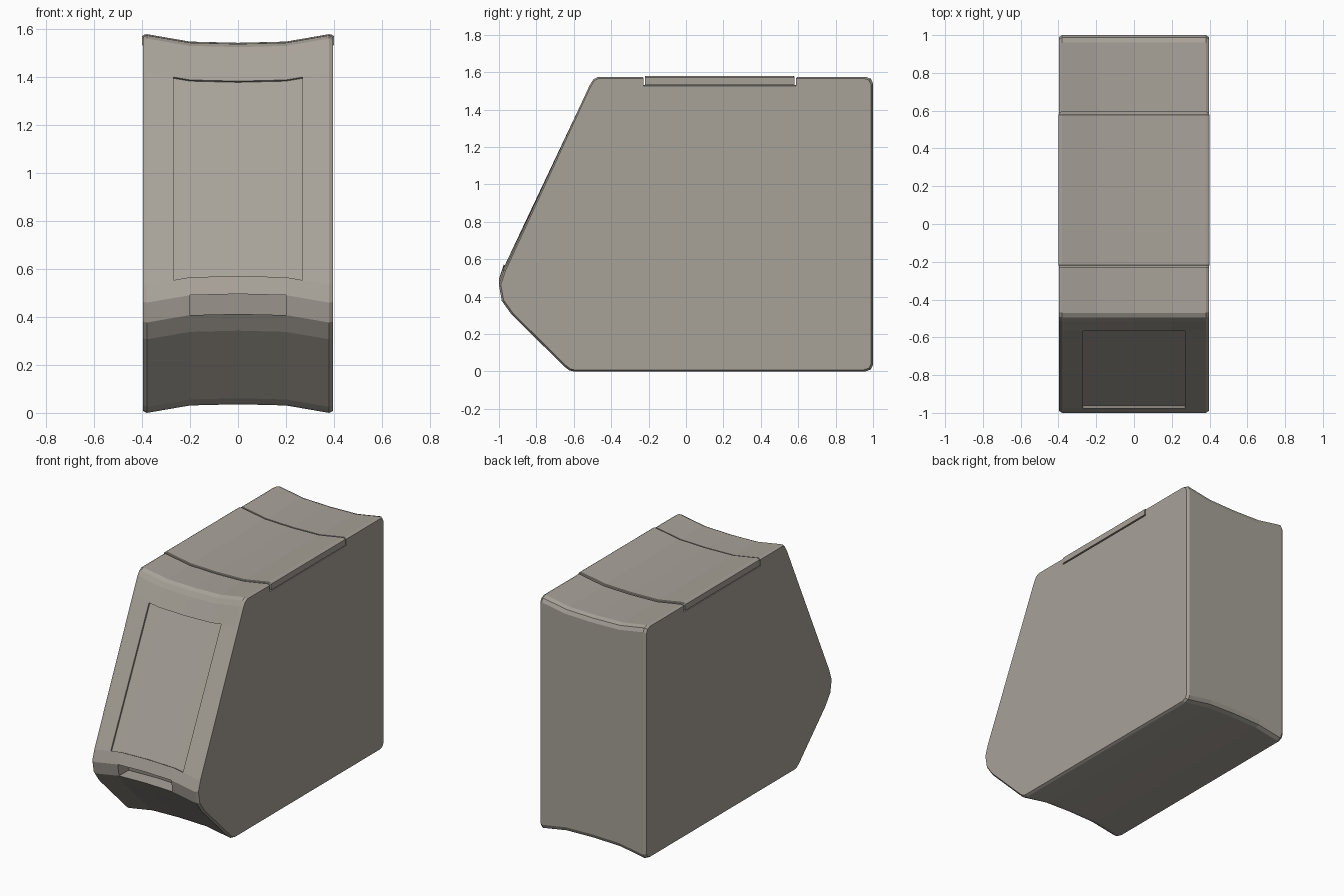
import bpy, bmesh
from mathutils import Vector

if "Cube" in bpy.data.objects:
    bpy.data.objects.remove(bpy.data.objects["Cube"])

# Cross-section stations: (x, dip of the top and bottom toward the centre line, edge scale)
HALF = [(0.0, 0.036, 1), (0.2, 0.031, 1), (0.27, 0.019, 1), (0.38, 0.0, 1), (0.397, 0.0, 0.99)]
MID = 0.79

# Warm grey plastic
plastic = bpy.data.materials.new("warm_grey_plastic")
plastic.diffuse_color = (0.39, 0.36, 0.316, 1)
plastic.use_nodes = True
plastic.node_tree.nodes["Principled BSDF"].inputs["Base Color"].default_value = plastic.diffuse_color


def mirrored(half):
    """Full row of stations from the right half."""
    return [(-x, d, s) for x, d, s in reversed(half[1:])] + half


def loft(profile, stations):
    """Skin a side profile (y, z) across the width; return bmesh and face grid."""
    bm = bmesh.new()
    rings = []
    for x, dip, s in stations:
        rings.append([bm.verts.new((x, y * s, MID + (z - MID) * s + (dip if z < MID else -dip)))
                      for y, z in profile])
    n = len(profile)
    grid = {}
    for i in range(len(rings) - 1):
        for j in range(n):
            k = (j + 1) % n
            grid[i, j] = bm.faces.new((rings[i][j], rings[i][k], rings[i + 1][k], rings[i + 1][j]))
    bm.faces.new(rings[0])
    bm.faces.new(rings[-1])
    bmesh.ops.recalc_face_normals(bm, faces=bm.faces)
    return bm, grid


def push_in(bm, faces, offset):
    """Recess a patch of faces."""
    out = bmesh.ops.extrude_face_region(bm, geom=faces)
    verts = [g for g in out['geom'] if isinstance(g, bmesh.types.BMVert)]
    bmesh.ops.translate(bm, verts=verts, vec=offset)
    old = [f for f in faces if f.is_valid]
    if old:
        bmesh.ops.delete(bm, geom=old, context='FACES')


def finish(name, bm):
    bmesh.ops.recalc_face_normals(bm, faces=bm.faces)
    mesh = bpy.data.meshes.new(name)
    bm.to_mesh(mesh)
    bm.free()
    mesh.materials.append(plastic)
    bpy.context.collection.objects.link(bpy.data.objects.new(name, mesh))


# Body: wedge-nosed case with a notch on top for the lid
body_profile = [
    (-0.47, 1.575), (-0.495, 1.562), (-0.515, 1.53),        # front top corner
    (-0.566, 1.42), (-0.975, 0.535),                         # sloping front panel
    (-1.0, 0.46), (-0.985, 0.377), (-0.935, 0.307),          # nose
    (-0.65, 0.025), (-0.625, 0.006), (-0.6, 0.0),            # underside front
    (0.96, 0.0), (0.988, 0.01), (1.0, 0.035),                # back bottom
    (1.0, 1.54), (0.988, 1.565), (0.96, 1.575),              # back top
    (0.594, 1.575), (0.594, 1.532), (-0.23, 1.532), (-0.23, 1.575),
]
body, cells = loft(body_profile, mirrored(HALF))
push_in(body, [cells[i, 3] for i in range(2, 6)], Vector((0, 0.011, -0.005)))  # front panel
push_in(body, [cells[i, 5] for i in range(3, 5)], Vector((0, 0.1, 0)))         # slot
finish("body", body)

# Lid: curved plate seated in the notch
lid_profile = [(-0.22, 1.54), (-0.22, 1.576), (-0.216, 1.58),
               (0.576, 1.58), (0.58, 1.576), (0.58, 1.54)]
lid_half = HALF[:4] + [(0.391, 0.002, 1), (0.4, 0.008, 1)]
lid, _ = loft(lid_profile, mirrored(lid_half))
finish("top_lid", lid)
